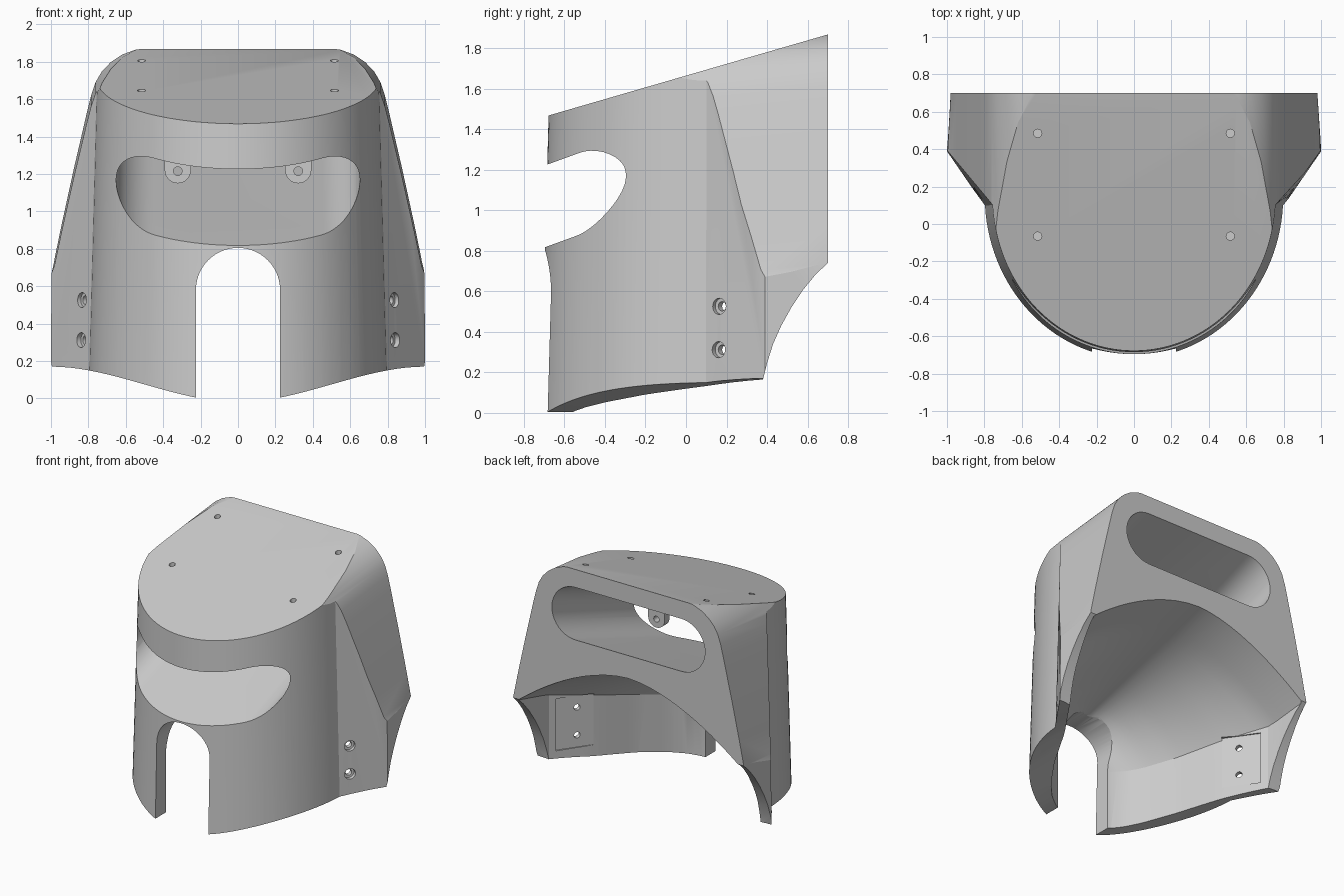
import bpy, bmesh, math
from mathutils import Vector

if "Cube" in bpy.data.objects:
    bpy.data.objects.remove(bpy.data.objects["Cube"])


def loft(name, rings):
    """Closed solid through rings of equal point count, capped at both ends."""
    bm = bmesh.new()
    vs = [[bm.verts.new(p) for p in r] for r in rings]
    n = len(vs[0])
    for a, b in zip(vs, vs[1:]):
        for i in range(n):
            j = (i + 1) % n
            bm.faces.new((a[i], a[j], b[j], b[i]))
    bm.faces.new(vs[0][::-1])
    bm.faces.new(vs[-1])
    bmesh.ops.recalc_face_normals(bm, faces=bm.faces)
    me = bpy.data.meshes.new(name)
    bm.to_mesh(me)
    bm.free()
    ob = bpy.data.objects.new(name, me)
    bpy.context.collection.objects.link(ob)
    return ob


def prism_y(name, pts, y0, y1, slope=0.0, ref=0.0):
    """Extrude (x, z) points along y, rising by slope."""
    return loft(name, [[(x, y, z + slope * (y - ref)) for x, z in pts] for y in (y0, y1)])


def rod(name, origin, direction, stations, n=24):
    """Turned shape: stations are (distance, radius) along direction."""
    q = Vector(direction).to_track_quat('Z', 'Y')
    return loft(name, [[Vector(origin) + q @ Vector((r * math.cos(2 * math.pi * i / n),
                r * math.sin(2 * math.pi * i / n), d)) for i in range(n)] for d, r in stations])


def boolean(ob, cutter, op='DIFFERENCE'):
    cutter.hide_render = True
    m = ob.modifiers.new("cut", 'BOOLEAN')
    m.operation, m.solver, m.object = op, 'EXACT', cutter
    bpy.context.view_layer.objects.active = ob
    bpy.ops.object.modifier_apply(modifier=m.name)
    bpy.data.objects.remove(cutter)


def arc(cx, cz, r, a0, a1, n):
    return [(cx + r * math.cos(math.radians(a0 + (a1 - a0) * i / n)),
             cz + r * math.sin(math.radians(a0 + (a1 - a0) * i / n))) for i in range(n + 1)]


def interp(pts, t):
    for (a, u), (b, v) in zip(pts, pts[1:]):
        if t <= b:
            return u + (v - u) * (t - a) / (b - a)
    return pts[-1][1]


# Outer shell: rounded front, flared side wings, flat back, sloping top
def outline(zf):
    def at(fx, fy):
        y = 0.0
        for _ in range(8):          # settle height on the sloping top
            y = fy(zf(y))
        return (fx(zf(y)), y, zf(y))
    wide = lambda z: 0.802 - 0.027 * z
    deep = lambda z: 0.868 - 0.027 * z
    ring = []
    for i in range(61):
        a = math.radians(183.4 + 173.2 * i / 60)
        ring.append(at(lambda z: wide(z) * math.cos(a), lambda z: 0.15 + deep(z) * math.sin(a)))
    right = [at(lambda z: 1.003 - 0.01 * z, lambda z: 0.39),
             at(lambda z: 0.985 - 0.006 * z, lambda z: 0.7)]
    return ring + right + [(-x, y, z) for x, y, z in right[::-1]]


body = loft("helmet_shell", [outline(lambda y: -0.1), outline(lambda y: 1.665 + 0.29 * y)])

# Trim to the tapered, round-shouldered front silhouette
half = [(1.25, -0.2), (1.005, 0.68), (0.982, 0.74), (0.945, 0.92), (0.908, 1.09), (0.875, 1.24), (0.84, 1.39),
        (0.81, 1.52), (0.785, 1.62), (0.762, 1.69), (0.728, 1.748), (0.68, 1.798), (0.62, 1.838),
        (0.55, 1.864), (0.47, 1.875)]
boolean(body, prism_y("silhouette", half + [(-x, z) for x, z in half[::-1]], -1, 1, 0.1, 0.7), 'INTERSECT')

# Hollow interior: arched sections widening almost straight towards the back
widths = [(-0.597, 0.03), (-0.575, 0.17), (-0.55, 0.245), (-0.5, 0.325), (-0.4, 0.42), (-0.2, 0.555),
          (0.1, 0.715), (0.39, 0.91), (0.7, 0.945), (0.9, 0.96)]
rings = []
for i in range(29):
    y = -0.597 + 1.4 * (i / 28) ** 1.5
    w = interp(widths, y)
    s = (y + 0.6) / 1.3
    zs, zc = 0.45 + 0.28 * s, 0.78 + 0.37 * s
    us = [math.sin(math.radians(-90 + 6 * k)) for k in range(31)]
    rings.append([(w, y, -0.3)] + [(-w * u, y, zs + (zc - zs) * (1 - abs(u) ** 1.75)) for u in us]
                 + [(-w, y, -0.3)])
    rings[-1][1:-1] = rings[-1][-2:0:-1] if rings[-1][1][0] < 0 else rings[-1][1:-1]
boolean(body, loft("cavity", rings))

# Slanted viewing slot running from front to back
slot = arc(0.45, 1.022, 0.202, -90, 90, 20) + arc(-0.45, 1.022, 0.202, 90, 270, 20)
boolean(body, prism_y("slot", slot, -1.2, 1.2, 0.364, -0.69))

# Front doorway with round head
boolean(body, prism_y("doorway", [(0.225, -0.3)] + arc(0, 0.58, 0.225, 0, 180, 28) + [(-0.225, -0.3)], -1, -0.45))

# Wavy bottom edge
edge = []
for i in range(49):
    x = -1.2 + 0.05 * i
    t = min(abs(x), 1)
    edge.append((x, -0.02 + 0.19 * t * t * (3 - 2 * t)))
boolean(body, prism_y("bottom_trim", edge + [(1.2, -0.6), (-1.2, -0.6)], -1.2, 1.2))

# Curved cut-away under the back
back = [(0.345, -0.2), (0.38, 0.165), (0.4, 0.245), (0.43, 0.34), (0.47, 0.43), (0.52, 0.52), (0.58, 0.61),
        (0.64, 0.683), (0.7, 0.74), (0.75, 0.78), (0.95, 0.78), (0.95, -0.2)]
boolean(body, loft("back_trim", [[(x, y, z) for y, z in back] for x in (-1.3, 1.3)]))

for s in (-1, 1):
    # Shallow inner pockets and counterbored screw holes in the side wings
    out = Vector((s * 0.817, -0.576, 0))
    along = Vector((s * 0.576, 0.817, 0))
    base = Vector((s * 0.842, 0.16, 0))
    rect = [(-0.12, 0.22), (0.16, 0.22), (0.16, 0.62), (-0.12, 0.62)]
    boolean(body, loft("pocket", [[base - out * d + along * a + Vector((0, 0, z)) for a, z in rect]
                                  for d in (0.065, 0.16)]))
    for z in (0.312, 0.526):
        boolean(body, rod("side_hole", base + Vector((0, 0, z)), -out,
                          [(-0.05, 0.04), (0.03, 0.04), (0.031, 0.023), (0.3, 0.023)]))
    # Screw holes in the top
    for y in (-0.065, 0.485):
        boolean(body, rod("top_hole", (s * 0.515, y, 1.665 + 0.29 * y + 0.05), (0, 0, -1),
                          [(0, 0.022), (0.15, 0.022)], 16))
    # Drilled tabs hanging from the slot roof
    tab = prism_y("slot_tab", arc(s * 0.322, 1.22, 0.07, 180, 360, 20)
                  + [(s * 0.322 + 0.07, 1.45), (s * 0.322 - 0.07, 1.45)], -0.16, -0.1)
    boolean(tab, rod("tab_hole", (s * 0.322, -0.3, 1.215), (0, 1, 0), [(0, 0.023), (0.4, 0.023)]))

# Soft shading with crisp edges
for ob in bpy.context.scene.objects:
    ob.select_set(True)
bpy.context.view_layer.objects.active = body
bpy.ops.object.shade_smooth_by_angle(angle=math.radians(20))
